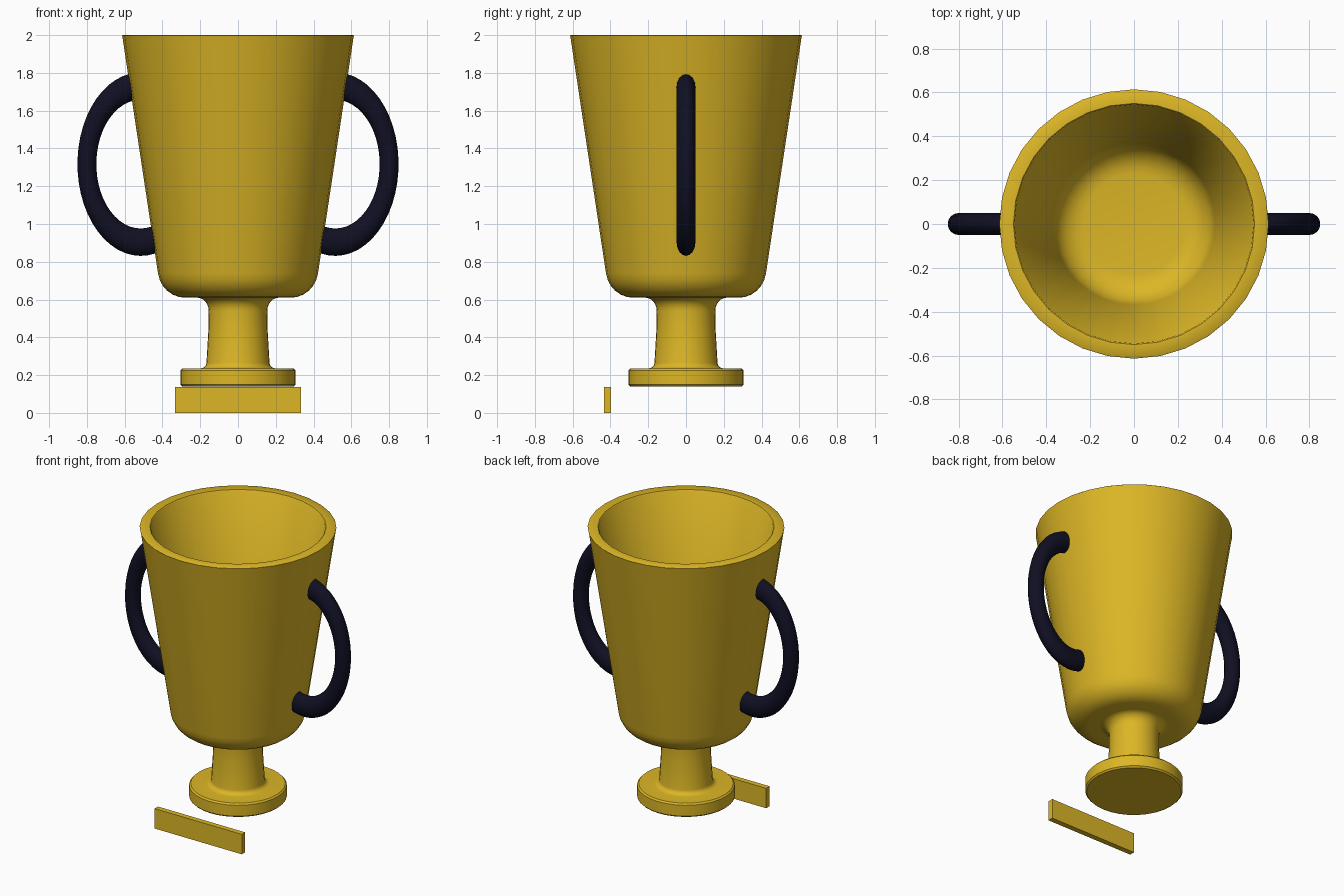
import bpy, bmesh, math
from mathutils import Matrix, Vector

cube = bpy.data.objects.get("Cube")
if cube:
    bpy.data.objects.remove(cube, do_unlink=True)


def material(name, rgb):
    mat = bpy.data.materials.new(name)
    mat.use_nodes = True
    mat.diffuse_color = (*rgb, 1)
    mat.node_tree.nodes["Principled BSDF"].inputs["Base Color"].default_value = (*rgb, 1)
    return mat


gold = material("gold", (0.72, 0.47, 0.019))
navy = material("dark navy", (0.005, 0.005, 0.017))


def finish(bm, name, mat, smooth=True):
    bmesh.ops.recalc_face_normals(bm, faces=bm.faces)
    mesh = bpy.data.meshes.new(name)
    bm.to_mesh(mesh)
    bm.free()
    mesh.materials.append(mat)
    obj = bpy.data.objects.new(name, mesh)
    bpy.context.collection.objects.link(obj)
    if smooth:
        bpy.ops.object.select_all(action='DESELECT')
        obj.select_set(True)
        bpy.context.view_layer.objects.active = obj
        bpy.ops.object.shade_smooth_by_angle(angle=math.radians(40))
    return obj


def fillet(cx, cz, rx, rz, start, end, steps=6):
    """Points along an elliptical arc, angles in degrees."""
    angles = [math.radians(start + (end - start) * i / steps) for i in range(steps + 1)]
    return [(cx + rx * math.cos(a), cz + rz * math.sin(a)) for a in angles]


def lathe(name, profile, mat, sides=32):
    bm = bmesh.new()
    verts = [bm.verts.new((r, 0, z)) for r, z in profile]
    edges = [bm.edges.new(pair) for pair in zip(verts, verts[1:])]
    bmesh.ops.spin(bm, geom=verts + edges, cent=(0, 0, 0), axis=(0, 0, 1),
                   angle=math.tau, steps=sides)
    bmesh.ops.remove_doubles(bm, verts=bm.verts, dist=0.0005)
    return finish(bm, name, mat)


# Cup: foot, flared stem, tapered bowl, rim and hollow inside in one profile
profile = [(0, 0.14), (0.295, 0.14), (0.305, 0.15), (0.305, 0.225), (0.295, 0.235)]
profile += fillet(0.20, 0.265, 0.033, 0.03, 270, 180, 4)
profile += [(0.156, 0.45)]
profile += fillet(0.215, 0.54, 0.06, 0.07, 180, 90)
profile += fillet(0.28, 0.76, 0.145, 0.15, 270, 352)
profile += [(0.611, 1.985), (0.614, 1.997), (0.61, 2.0), (0.55, 2.0), (0.545, 1.995)]
profile += fillet(0.23, 0.83, 0.14, 0.15, -8, -90)
profile += [(0, 0.68)]
lathe("cup", profile, gold)

# Handles: stretched ring arcs whose ends are buried in the cup wall
bm = bmesh.new()
start, end = math.radians(88), math.radians(-111)
ring = bmesh.ops.create_circle(bm, cap_ends=True, segments=16, radius=0.05)["verts"]
bmesh.ops.translate(bm, verts=ring, vec=(0.285, 0, 0))
bmesh.ops.transform(bm, verts=ring, matrix=Matrix.Rotation(math.pi / 2, 4, 'X') @
                    Matrix.Rotation(start, 4, 'Z') @ Matrix.Rotation(math.pi / 2, 4, 'X'))
bmesh.ops.spin(bm, geom=bm.faces[:], cent=(0, 0, 0), axis=(0, 1, 0),
               angle=start - end, steps=28)
bmesh.ops.remove_doubles(bm, verts=bm.verts, dist=0.0005)
bmesh.ops.scale(bm, verts=bm.verts, vec=(1, 1, 1.45))
bmesh.ops.translate(bm, verts=bm.verts, vec=(0.515, 0, 1.317))
handles = finish(bm, "handles", navy)
handles.modifiers.new("Mirror", 'MIRROR').use_mirror_merge = False

# Name plate standing in front of the foot
bm = bmesh.new()
bmesh.ops.create_cube(bm, size=1)
bmesh.ops.scale(bm, verts=bm.verts, vec=(0.665, 0.037, 0.137))
bmesh.ops.translate(bm, verts=bm.verts, vec=Vector((0, -0.415, 0.0685)))
finish(bm, "name_plate", gold, smooth=False)
